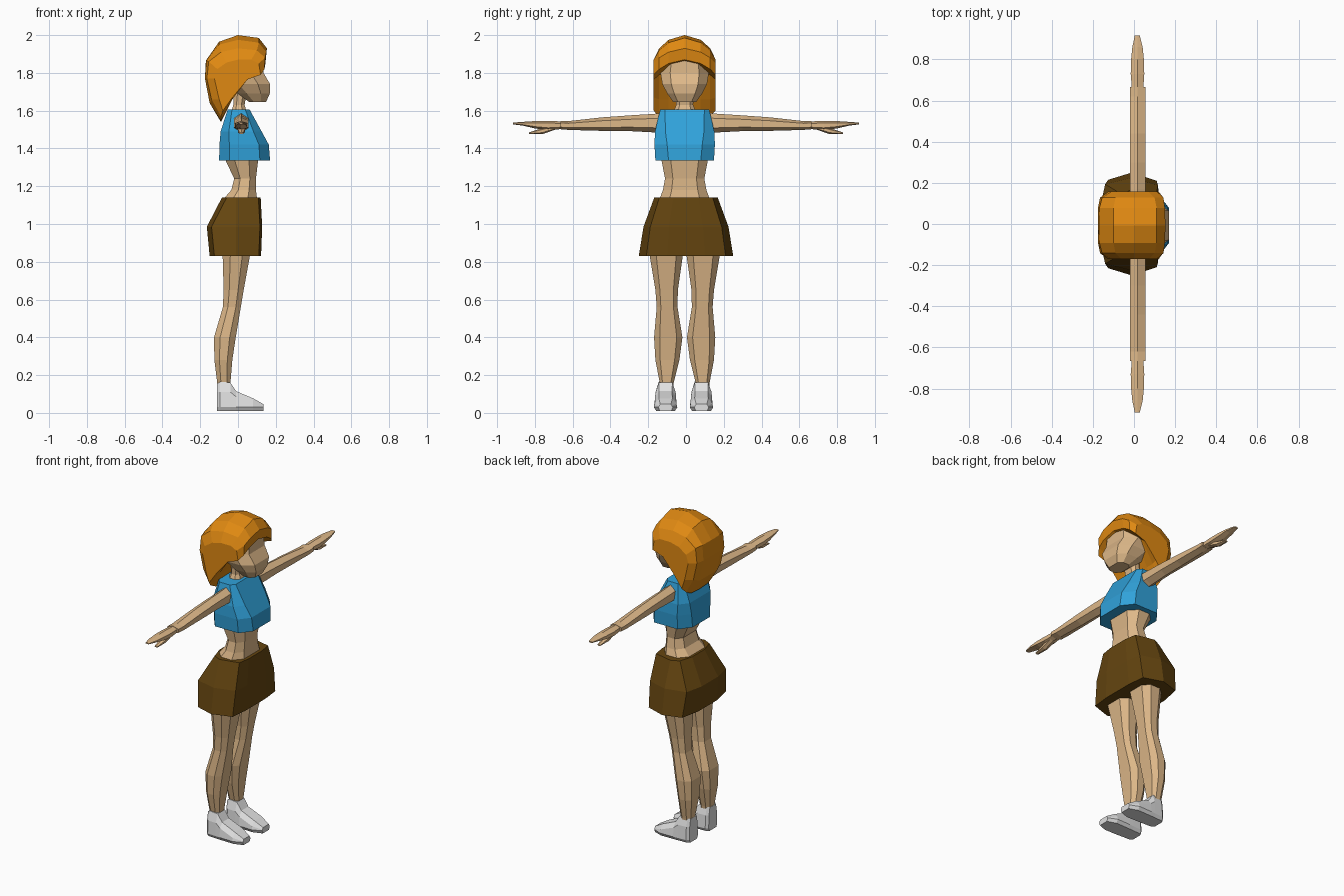
import bpy, bmesh


def material(name, rgb):
    m = bpy.data.materials.new(name)
    m.diffuse_color = (*rgb, 1)
    return m


SKIN = material("tan skin", (0.73, 0.48, 0.25))
HAIR = material("orange hair", (0.74, 0.25, 0.006))
BLUE = material("blue cloth", (0.03, 0.36, 0.70))
BROWN = material("brown cloth", (0.13, 0.06, 0.005))
WHITE = material("white shoe", (0.75, 0.75, 0.75))
MID = -0.007  # symmetry line of the body


def loft(name, rings, mat):
    """Skin equal-length rings of points into a closed flat-shaded solid."""
    bm = bmesh.new()
    vs = [[bm.verts.new(p) for p in r] for r in rings]
    n = len(rings[0])
    for a, b in zip(vs, vs[1:]):
        for i in range(n):
            j = (i + 1) % n
            bm.faces.new((a[i], a[j], b[j], b[i]))
    bm.faces.new(vs[0])
    bm.faces.new(vs[-1])
    bmesh.ops.recalc_face_normals(bm, faces=bm.faces)
    me = bpy.data.meshes.new(name)
    bm.to_mesh(me)
    bm.free()
    me.materials.append(mat)
    ob = bpy.data.objects.new(name, me)
    bpy.context.collection.objects.link(ob)
    return ob


def ring(z, x0, x1, w, c=MID, kx=0.28, ky=0.4):
    """Horizontal chamfered rectangle: x range, half width in y, centre in y."""
    dx, dy = (x1 - x0) * kx, w * ky
    return [(x1, c - w + dy, z), (x1, c + w - dy, z), (x1 - dx, c + w, z),
            (x0 + dx, c + w, z), (x0, c + w - dy, z), (x0, c - w + dy, z),
            (x0 + dx, c - w, z), (x1 - dx, c - w, z)]


def across(y, x0, x1, z0, z1):
    """Six-sided section in the xz plane for arms and hands."""
    m, h = (x0 + x1) / 2, (z1 - z0) * 0.25
    return [(m, y, z0), (x1, y, z0 + h), (x1, y, z1 - h),
            (m, y, z1), (x0, y, z1 - h), (x0, y, z0 + h)]


# Skirt with ten sides, widest behind at hip height
def skirt_ring(z, xb, xf, w):
    half = [(xf, 0.4 * w), (xf - 0.012, 0.84 * w), (-0.01, w),
            (xb + 0.025, 0.86 * w), (xb, 0.36 * w)]
    return [(x, y, z) for x, y in half] + [(x, -y, z) for x, y in half[::-1]]


loft("skirt", [skirt_ring(0.83, -0.15, 0.122, 0.25),
               skirt_ring(0.985, -0.165, 0.128, 0.225),
               skirt_ring(1.14, -0.085, 0.12, 0.168)], BROWN)

# Bare waist
loft("waist", [ring(1.10, -0.08, 0.105, 0.14), ring(1.14, -0.07, 0.10, 0.13),
               ring(1.18, -0.035, 0.095, 0.115), ring(1.24, -0.02, 0.095, 0.104),
               ring(1.35, -0.072, 0.108, 0.125)], SKIN)

# Cropped top with a forward chest
loft("top", [ring(1.335, -0.10, 0.17, 0.155, kx=0.2, ky=0.45),
             ring(1.42, -0.098, 0.163, 0.16, kx=0.2, ky=0.42),
             ring(1.49, -0.092, 0.125, 0.157, kx=0.2, ky=0.35),
             ring(1.605, -0.055, 0.062, 0.13, kx=0.2, ky=0.2)], BLUE)

# Neck and head
loft("neck", [ring(1.58, -0.04, 0.05, 0.065), ring(1.63, -0.025, 0.035, 0.045),
              ring(1.72, -0.02, 0.05, 0.05)], SKIN)
loft("head", [ring(1.645, 0.06, 0.148, 0.06), ring(1.69, 0.0, 0.168, 0.092),
              ring(1.74, -0.06, 0.170, 0.118), ring(1.80, -0.10, 0.135, 0.128),
              ring(1.87, -0.10, 0.132, 0.115), ring(1.92, -0.06, 0.10, 0.08)], SKIN)

# Bob hair: side profiles stacked across the head, fringe lower at the temples
PROFILES = [
    (0.0, [(-.09, 1.54), (-.15, 1.64), (-.175, 1.77), (-.17, 1.865), (-.10, 1.965), (0, 2.0),
           (.11, 1.985), (.153, 1.93), (.145, 1.87), (.05, 1.83), (-.03, 1.66)]),
    (0.085, [(-.09, 1.545), (-.15, 1.64), (-.175, 1.77), (-.168, 1.865), (-.10, 1.95), (0, 1.975),
             (.11, 1.96), (.15, 1.91), (.145, 1.85), (.05, 1.81), (-.03, 1.66)]),
    (0.135, [(-.09, 1.57), (-.14, 1.66), (-.165, 1.77), (-.155, 1.86), (-.09, 1.91), (0, 1.93),
             (.10, 1.92), (.143, 1.88), (.14, 1.82), (.05, 1.79), (-.03, 1.66)]),
    (0.164, [(-.08, 1.60), (-.10, 1.66), (-.125, 1.77), (-.11, 1.82), (-.06, 1.855), (0, 1.87),
             (.07, 1.87), (.11, 1.85), (.12, 1.79), (.05, 1.765), (-.03, 1.67)])]
stations = [(-y, p) for y, p in PROFILES[:0:-1]] + PROFILES
loft("hair", [[(x, MID + y, z) for x, z in p] for y, p in stations], HAIR)

for s, side in ((-1, "right"), (1, "left")):
    # Leg: height, back x, front x, inner y, outer y
    leg = [(0.13, -0.105, -0.04, 0.062, 0.128), (0.16, -0.11, -0.04, 0.058, 0.132),
           (0.28, -0.125, -0.03, 0.028, 0.155), (0.40, -0.127, -0.012, 0.012, 0.162),
           (0.56, -0.08, 0.015, 0.038, 0.148), (0.65, -0.076, 0.03, 0.036, 0.155),
           (0.86, -0.082, 0.068, 0.006, 0.19)]
    loft(side + "_leg", [ring(z, a, b, (o - i) / 2, MID + s * (o + i) / 2)
                         for z, a, b, i, o in leg], SKIN)

    # Shoe: x, half width, upper half width, shoulder height, top height
    shoe = [(-0.11, 0.042, 0.03, 0.11, 0.155), (-0.095, 0.055, 0.036, 0.11, 0.165),
            (-0.04, 0.058, 0.036, 0.11, 0.16), (-0.01, 0.06, 0.034, 0.085, 0.115),
            (0.08, 0.062, 0.036, 0.05, 0.077), (0.135, 0.038, 0.028, 0.035, 0.046)]
    cy = -0.013 + s * 0.095
    loft(side + "_shoe", [[(x, cy - w * .8, .01), (x, cy + w * .8, .01), (x, cy + w, .03),
                           (x, cy + w * .92, h), (x, cy + u, t), (x, cy - u, t),
                           (x, cy - w * .92, h), (x, cy - w, .03)]
                          for x, w, u, h, t in shoe], WHITE)

    # Arm, held straight out
    loft(side + "_arm", [across(s * y, -0.02, 0.055, a, b) for y, a, b in
                         [(0.10, 1.48, 1.59), (0.17, 1.485, 1.583), (0.30, 1.492, 1.575),
                          (0.44, 1.493, 1.565), (0.62, 1.498, 1.545), (0.665, 1.502, 1.545)]], SKIN)
    # Flat hand and drooping thumb
    loft(side + "_hand", [across(s * y, a, b, c, d) for y, a, b, c, d in
                          [(0.655, -0.01, 0.045, 1.503, 1.543), (0.73, -0.016, 0.05, 1.497, 1.546),
                           (0.80, -0.014, 0.048, 1.506, 1.545), (0.86, -0.008, 0.042, 1.52, 1.541),
                           (0.917, 0.004, 0.028, 1.528, 1.537)]], SKIN)
    loft(side + "_thumb", [across(s * y, a, b, c, d) for y, a, b, c, d in
                           [(0.69, 0.0, 0.035, 1.50, 1.525), (0.76, 0.0, 0.036, 1.476, 1.508),
                            (0.832, 0.008, 0.028, 1.476, 1.485)]], SKIN)
